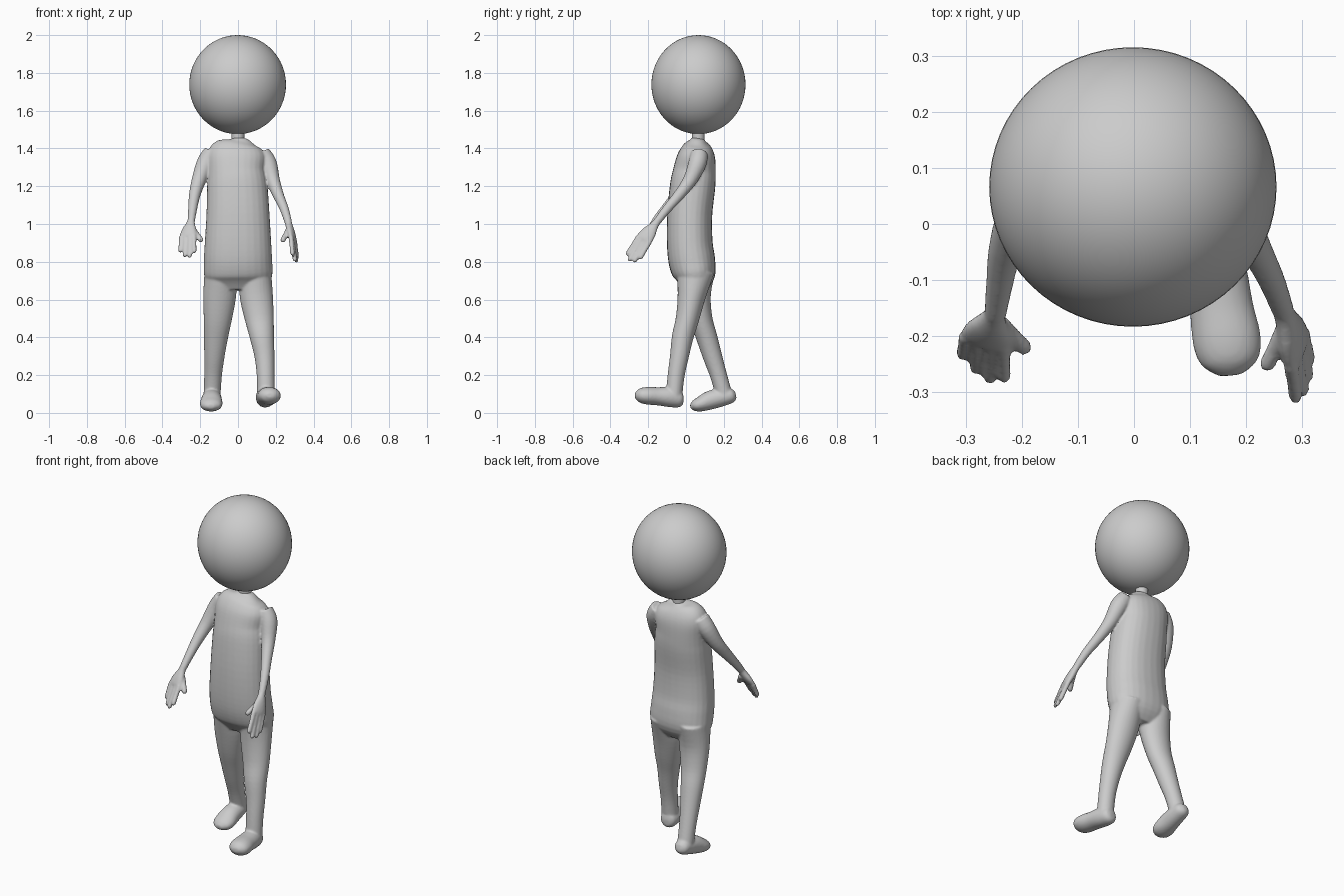
import bpy, bmesh, math
from mathutils import Vector


def smooth_path(rings, steps=4):
    """Catmull-Rom interpolation of (x, y, z, width, depth) rings."""
    pts = [rings[0]] + list(rings) + [rings[-1]]
    out = []
    for i in range(1, len(pts) - 2):
        for s in range(steps):
            t = s / steps
            out.append([0.5 * (2 * b + (c - a) * t + (2 * a - 5 * b + 4 * c - d) * t * t
                               + (3 * b - a - 3 * c + d) * t ** 3)
                        for a, b, c, d in zip(*pts[i - 1:i + 3])])
    return out + [list(rings[-1])]


def loft(bm, rings, side=(1, 0, 0), power=2.0, n=28):
    """Closed tube with superellipse sections whose width follows 'side'."""
    path = smooth_path(rings)
    centres = [Vector(r[:3]) for r in path]
    loops = []
    for i, r in enumerate(path):
        t = (centres[min(i + 1, len(path) - 1)] - centres[max(i - 1, 0)]).normalized()
        u = Vector(side)
        u = (u - t * u.dot(t)).normalized()
        v = t.cross(u)
        loop = []
        for k in range(n):
            a = 2 * math.pi * k / n
            c, s = math.cos(a), math.sin(a)
            c = math.copysign(abs(c) ** (2 / power), c)
            s = math.copysign(abs(s) ** (2 / power), s)
            loop.append(bm.verts.new(centres[i] + u * c * r[3] + v * s * r[4]))
        loops.append(loop)
    faces = [bm.faces.new(loops[0]), bm.faces.new(loops[-1][::-1])]
    for a, b in zip(loops, loops[1:]):
        for k in range(n):
            j = (k + 1) % n
            faces.append(bm.faces.new((a[k], b[k], b[j], a[j])))
    bmesh.ops.recalc_face_normals(bm, faces=faces)


def digit(bm, base, tip, r):
    """Finger or thumb with a rounded tip."""
    a, b = Vector(base), Vector(tip)
    p = [(0, r * 1.1), (0.5, r), (0.88, r), (0.97, r * 0.75), (1.02, r * 0.25)]
    loft(bm, [(*a.lerp(b, f), w, w) for f, w in p], side=(0.6, -0.7, 0.3), n=14)


def hand(bm, wrist, knuckle, side, tips, thumb):
    """Palm, four fingers and a thumb."""
    w, k, u = Vector(wrist), Vector(knuckle), Vector(side).normalized()
    p = [(-0.1, 0.018, 0.018), (0.2, 0.024, 0.019), (0.6, 0.04, 0.02),
         (0.95, 0.046, 0.017), (1.1, 0.04, 0.012)]
    loft(bm, [(*w.lerp(k, f), a, b) for f, a, b in p], side=u)
    for s, tip in zip((0.034, 0.012, -0.012, -0.034), tips):
        digit(bm, k + u * s, tip, 0.0125)
    digit(bm, *thumb, 0.0145)


bm = bmesh.new()

# torso
loft(bm, [(0, .065, 1.452, .035, .035), (0, .063, 1.438, .075, .045),
          (-.004, .06, 1.41, .13, .076), (-.008, .055, 1.36, .155, .1),
          (-.01, .045, 1.28, .152, .113), (-.004, .035, 1.2, .16, .12),
          (0, .02, 1.05, .167, .119), (0, .02, .9, .176, .121),
          (0, .032, .8, .181, .123), (.002, .047, .72, .178, .108),
          (.002, .045, .65, .13, .06)], power=2.25)

# legs, striding
loft(bm, [(.09, .05, .75, .085, .1), (.097, .03, .62, .088, .075),
          (.113, .008, .5, .077, .062), (.127, -.018, .4, .064, .057),
          (.14, -.035, .3, .053, .05), (.146, -.052, .2, .047, .045),
          (.148, -.064, .09, .047, .044)])
loft(bm, [(-.09, .055, .75, .087, .1), (-.097, .06, .62, .087, .072),
          (-.107, .08, .5, .075, .06), (-.117, .11, .4, .064, .056),
          (-.125, .14, .3, .054, .051), (-.132, .172, .2, .047, .045),
          (-.137, .2, .1, .045, .044)])

# feet, heel to toe
loft(bm, [(.138, -.014, .068, .018, .02), (.14, -.03, .07, .042, .042),
          (.147, -.08, .083, .053, .053), (.156, -.15, .088, .057, .048),
          (.166, -.21, .091, .061, .046), (.17, -.248, .093, .05, .036),
          (.172, -.27, .094, .02, .014)])
loft(bm, [(-.138, .264, .096, .015, .018), (-.138, .245, .092, .04, .037),
          (-.138, .2, .085, .048, .047), (-.14, .13, .068, .055, .05),
          (-.142, .08, .048, .06, .041), (-.143, .045, .038, .05, .03),
          (-.143, .023, .033, .02, .012)])

# arms, swung forward
for arm in ([(.125, .07, 1.375, .045), (.158, .06, 1.32, .048), (.185, .02, 1.23, .037),
             (.215, -.04, 1.15, .029), (.245, -.1, 1.08, .024), (.266, -.155, 1.01, .02)],
            [(-.135, .06, 1.375, .05), (-.172, .05, 1.32, .048), (-.208, .01, 1.23, .038),
             (-.23, -.05, 1.15, .03), (-.24, -.11, 1.08, .024), (-.247, -.16, 1.02, .02)]):
    loft(bm, [(x, y, z, r, r) for x, y, z, r in arm])

# hands
hand(bm, (.266, -.155, 1.01), (.29, -.222, .92), (-.3, -.85, .4),
     [(.289, -.314, .835), (.302, -.302, .803), (.31, -.275, .798), (.313, -.245, .815)],
     ((.268, -.185, .97), (.234, -.258, .908)))
hand(bm, (-.247, -.16, 1.02), (-.266, -.208, .935), (1, -.25, .1),
     [(-.231, -.278, .848), (-.256, -.28, .823), (-.282, -.262, .826), (-.306, -.235, .85)],
     ((-.24, -.175, .975), (-.19, -.226, .908)))

mesh = bpy.data.meshes.new("body")
bm.to_mesh(mesh)
bm.free()
body = bpy.data.objects.new("body", mesh)
bpy.context.collection.objects.link(body)

# fuse the limbs into one smooth skin
fuse = body.modifiers.new("fuse", 'REMESH')
fuse.mode = 'VOXEL'
fuse.voxel_size = 0.006
fuse.use_smooth_shade = True
relax = body.modifiers.new("relax", 'SMOOTH')
relax.factor = 0.5
relax.iterations = 6

# neck
bpy.ops.mesh.primitive_cylinder_add(vertices=32, radius=.034, depth=.08,
                                    location=(0, .065, 1.465))
neck = bpy.context.object
neck.name = "neck"
bpy.ops.object.shade_smooth_by_angle()

# head
bpy.ops.mesh.primitive_uv_sphere_add(segments=64, ring_count=32, radius=1,
                                     location=(-.002, .066, 1.738))
head = bpy.context.object
head.name = "head"
head.scale = (.256, .249, .262)
bpy.ops.object.shade_smooth()
